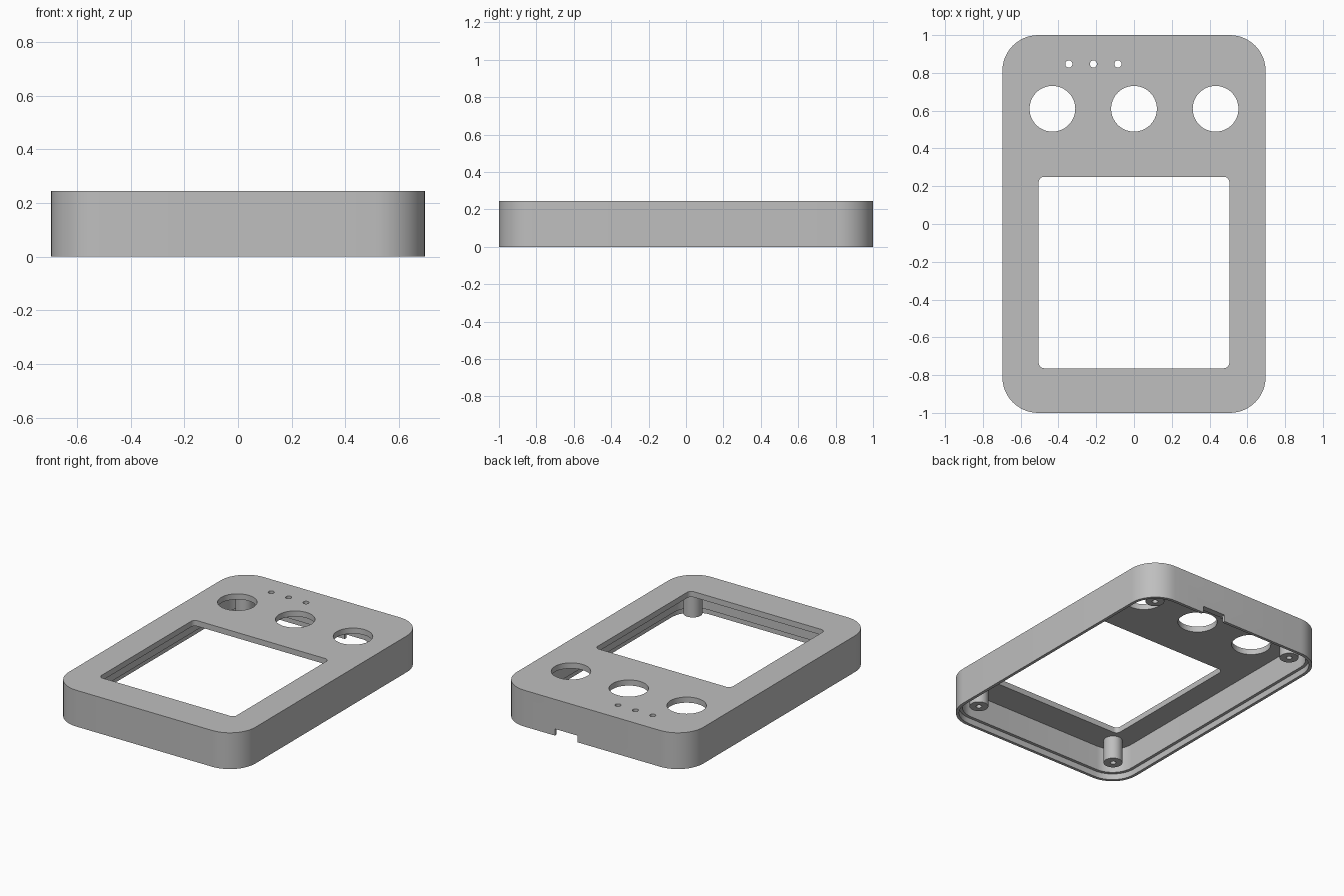
import bpy, bmesh
from math import sin, cos, pi, radians

default = bpy.data.objects.get("Cube")
if default:
    bpy.data.objects.remove(default, do_unlink=True)

# One plain grey for the whole enclosure
grey = bpy.data.materials.new("plain_grey")
grey.use_nodes = True
colour = (0.52, 0.52, 0.52, 1)
grey.diffuse_color = colour
grey.node_tree.nodes["Principled BSDF"].inputs["Base Color"].default_value = colour

HALF_X, HALF_Y, HEIGHT, CORNER = 0.697, 1.0, 0.245, 0.19
WALL, LIP, LIP_DEPTH, PLATE = 0.04, 0.02, 0.04, 0.038
CEILING = HEIGHT - PLATE


def rounded(cx, cy, hx, hy, r, steps=12):
    """Outline of a rounded rectangle, counter-clockwise."""
    pts = []
    for i, (sx, sy) in enumerate(((1, 1), (-1, 1), (-1, -1), (1, -1))):
        for k in range(steps + 1):
            a = (i + k / steps) * pi / 2
            pts.append((cx + sx * (hx - r) + r * cos(a),
                        cy + sy * (hy - r) + r * sin(a)))
    return pts


def circle(cx, cy, r, n=48):
    return [(cx + r * cos(2 * pi * k / n), cy + r * sin(2 * pi * k / n))
            for k in range(n)]


def prism(name, outline, z0, z1):
    """Extrude a flat outline from z0 to z1."""
    bm = bmesh.new()
    face = bm.faces.new([bm.verts.new((x, y, z0)) for x, y in outline])
    top = bmesh.ops.extrude_face_region(bm, geom=[face])["geom"]
    bmesh.ops.translate(bm, vec=(0, 0, z1 - z0),
                        verts=[v for v in top if isinstance(v, bmesh.types.BMVert)])
    bmesh.ops.recalc_face_normals(bm, faces=bm.faces[:])
    mesh = bpy.data.meshes.new(name)
    bm.to_mesh(mesh)
    bm.free()
    mesh.materials.append(grey)
    obj = bpy.data.objects.new(name, mesh)
    bpy.context.collection.objects.link(obj)
    return obj


def cut(obj, cutters):
    """Subtract every cutter, bake the result and discard the cutters."""
    for c in cutters:
        c.hide_render = True
        mod = obj.modifiers.new("cut", 'BOOLEAN')
        mod.operation, mod.solver, mod.object = 'DIFFERENCE', 'EXACT', c
    graph = bpy.context.evaluated_depsgraph_get()
    baked = bpy.data.meshes.new_from_object(obj.evaluated_get(graph))
    obj.modifiers.clear()
    obj.data = baked
    for c in cutters:
        bpy.data.objects.remove(c, do_unlink=True)


def shade(obj):
    bpy.ops.object.select_all(action='DESELECT')
    obj.select_set(True)
    bpy.context.view_layer.objects.active = obj
    bpy.ops.object.shade_smooth_by_angle(angle=radians(30))


# Enclosure shell, open below, with a stepped lip for a lid
shell = prism("enclosure_shell", rounded(0, 0, HALF_X, HALF_Y, CORNER), 0, HEIGHT)
cutters = [
    prism("cavity", rounded(0, 0, HALF_X - WALL, HALF_Y - WALL, CORNER - WALL),
          -0.1, CEILING),
    prism("lid_recess", rounded(0, 0, HALF_X - LIP, HALF_Y - LIP, CORNER - LIP),
          -0.12, LIP_DEPTH),
    prism("screen_window", rounded(0, -0.257, 0.505, 0.507, 0.03, 6), 0.1, 0.4),
]
# Three large control holes and three small indicator holes
for x in (-0.432, 0, 0.432):
    cutters.append(prism("control_hole", circle(x, 0.61, 0.121, 64), 0.1, 0.4))
for x in (-0.345, -0.215, -0.085):
    cutters.append(prism("indicator_hole", circle(x, 0.847, 0.019, 24), 0.1, 0.4))
# Cable notch in the back wall
cutters.append(prism("cable_notch",
                     [(0.11, 0.9), (0.28, 0.9), (0.28, 1.1), (0.11, 1.1)], -0.15, 0.045))
cut(shell, cutters)
shade(shell)

# Screw posts in the four corners, each with a blind pilot hole
for side, x in (("right", -0.54), ("left", 0.54)):
    for end, y in (("front", -0.845), ("back", 0.845)):
        post = prism(f"screw_post_{end}_{side}", circle(x, y, 0.058, 32),
                     0.05, CEILING + 0.005)
        cut(post, [prism("pilot_hole", circle(x, y, 0.018, 20), -0.1, 0.18)])
        shade(post)
